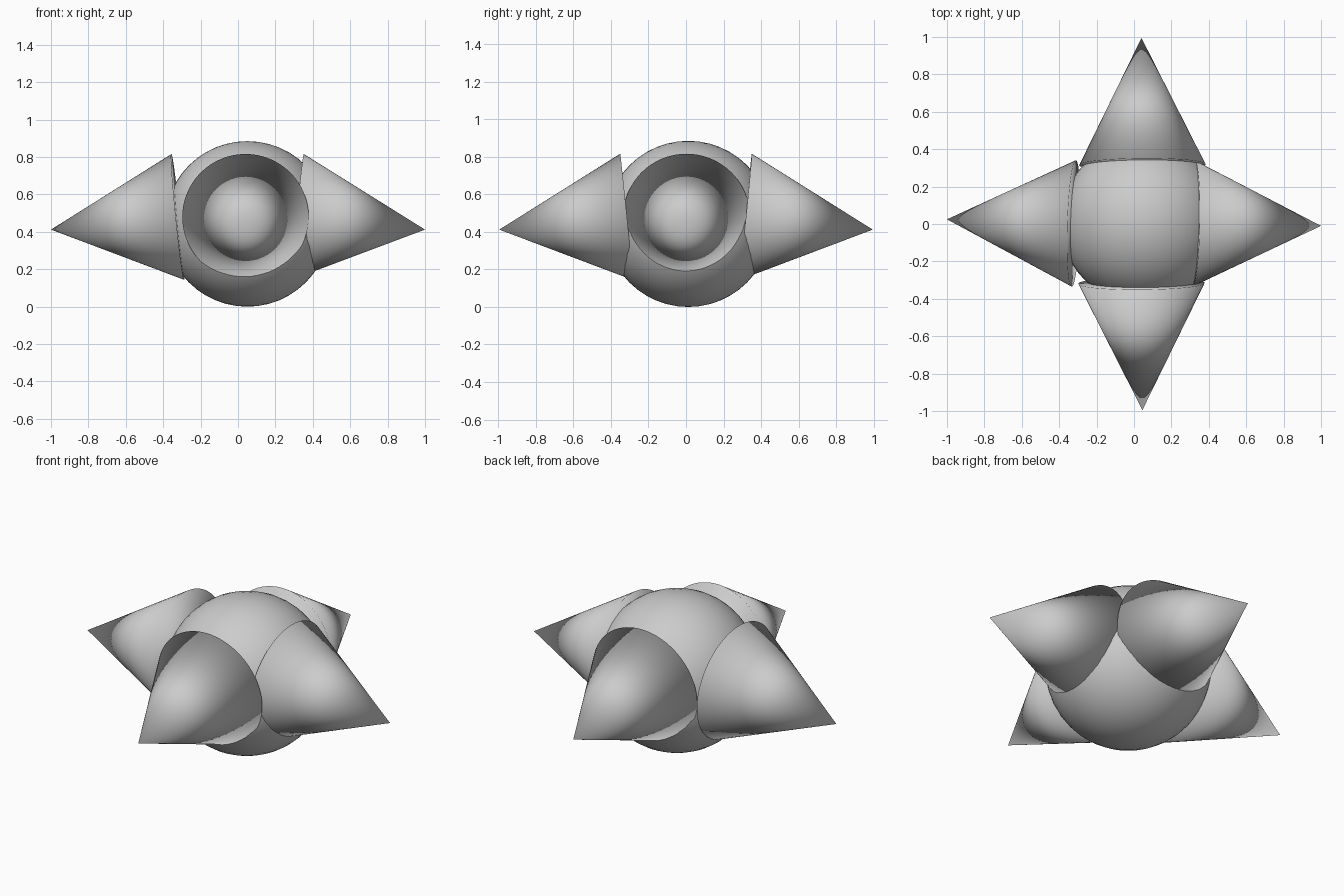
import bpy
from mathutils import Vector

if "Cube" in bpy.data.objects:
    bpy.data.objects.remove(bpy.data.objects["Cube"])


def spike(name, base, tip, radius=0.338):
    """Closed, fully smooth cone running from its base centre to its tip."""
    base, tip = Vector(base), Vector(tip)
    axis = tip - base
    bpy.ops.mesh.primitive_cone_add(vertices=64, radius1=radius, radius2=0,
                                    depth=axis.length, location=(base + tip) / 2)
    ob = bpy.context.object
    ob.name = name
    ob.rotation_euler = axis.to_track_quat('Z', 'Y').to_euler()
    bpy.ops.object.shade_smooth()


# Central ball
bpy.ops.mesh.primitive_uv_sphere_add(segments=48, ring_count=24, radius=0.4425,
                                     location=(0.05, 0.012, 0.4425))
bpy.context.object.name = "ball"
bpy.ops.object.shade_smooth()

# Four spikes, each drooping slightly outwards
spike("left_spike", (-0.322, 0.003, 0.48), (-1.0, 0.025, 0.412))
spike("right_spike", (0.318, 0.003, 0.48), (1.0, -0.01, 0.412))
spike("front_spike", (0.04, -0.317, 0.48), (0.045, -0.995, 0.412))
spike("back_spike", (0.045, 0.317, 0.48), (0.04, 0.995, 0.412))
